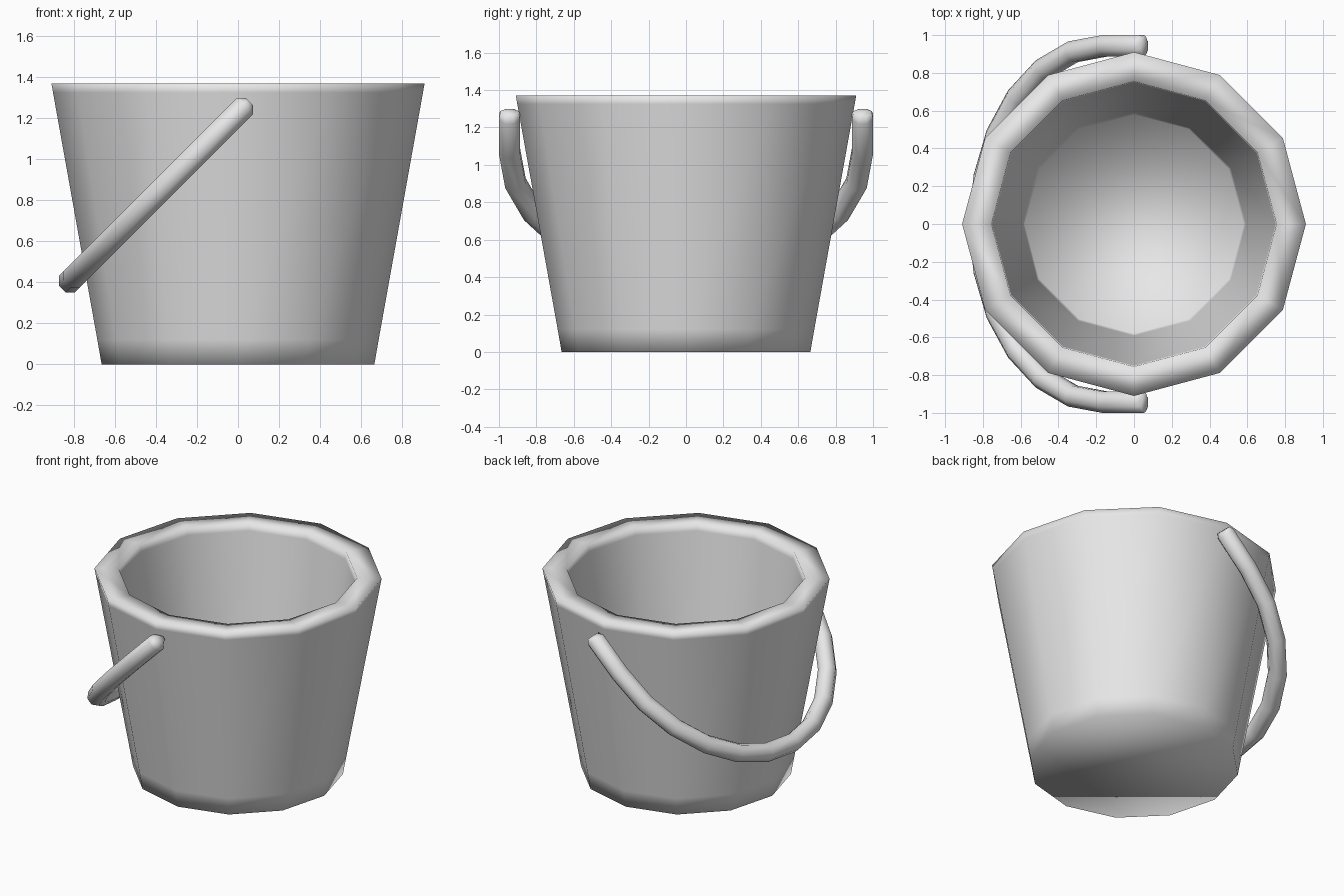
import bpy, bmesh
from math import sin, cos, pi, radians
from mathutils import Vector

cube = bpy.data.objects.get("Cube")
if cube:
    bpy.data.objects.remove(cube, do_unlink=True)

grey = bpy.data.materials.new("light_grey")
grey.use_nodes = True
grey.diffuse_color = (0.8, 0.8, 0.8, 1)
for node in grey.node_tree.nodes:
    if node.type == 'BSDF_PRINCIPLED':
        node.inputs["Base Color"].default_value = grey.diffuse_color


def loft(name, rings):
    """Skin a list of equal-sized point rings, cap both ends, shade smooth."""
    bm = bmesh.new()
    loops = [[bm.verts.new(p) for p in ring] for ring in rings]
    for a, b in zip(loops, loops[1:]):
        n = len(a)
        for i in range(n):
            j = (i + 1) % n
            bm.faces.new((a[i], a[j], b[j], b[i]))
    bm.faces.new(loops[0])
    bm.faces.new(loops[-1])
    bmesh.ops.recalc_face_normals(bm, faces=bm.faces)
    for f in bm.faces:
        f.smooth = True
    mesh = bpy.data.meshes.new(name)
    bm.to_mesh(mesh)
    bm.free()
    mesh.materials.append(grey)
    obj = bpy.data.objects.new(name, mesh)
    bpy.context.collection.objects.link(obj)
    return obj


# Bucket body: (radius, height) up the outside, over the rim, down the inside
profile = [(0.665, 0), (0.686, 0.12), (0.902, 1.325), (0.91, 1.37),
           (0.755, 1.37), (0.749, 1.32), (0.592, 0.2), (0.58, 0.1)]
SIDES = 12
loft("bucket_body", [[(r * cos(2 * pi * i / SIDES), r * sin(2 * pi * i / SIDES), z)
                      for i in range(SIDES)] for r, z in profile])

# Handle: half circle with straight ends, hanging in a plane tilted 45 degrees
CENTRE = Vector((-0.15, 0, 1.075))
DOWN = Vector((-1, 0, -1)).normalized()
ACROSS = Vector((-1, 0, 1)).normalized()
SIDE = Vector((0, 1, 0))
RADIUS, TUBE = 0.944, 0.061


def tube_ring(angle, lift=0, thin=1, wide=1):
    out = SIDE * cos(angle) + DOWN * sin(angle)
    mid = CENTRE + out * RADIUS - DOWN * lift
    turns = [radians(22.5 + 45 * k) for k in range(8)]
    return [mid + out * (TUBE * wide * cos(t)) + ACROSS * (TUBE * thin * sin(t))
            for t in turns]


end = [(0.29, 0.45, 0.88), (0.26, 1, 1)]
rings = [tube_ring(0, *e) for e in end]
rings += [tube_ring(radians(15 * i)) for i in range(13)]
rings += [tube_ring(pi, *e) for e in reversed(end)]
loft("carrying_handle", rings)
